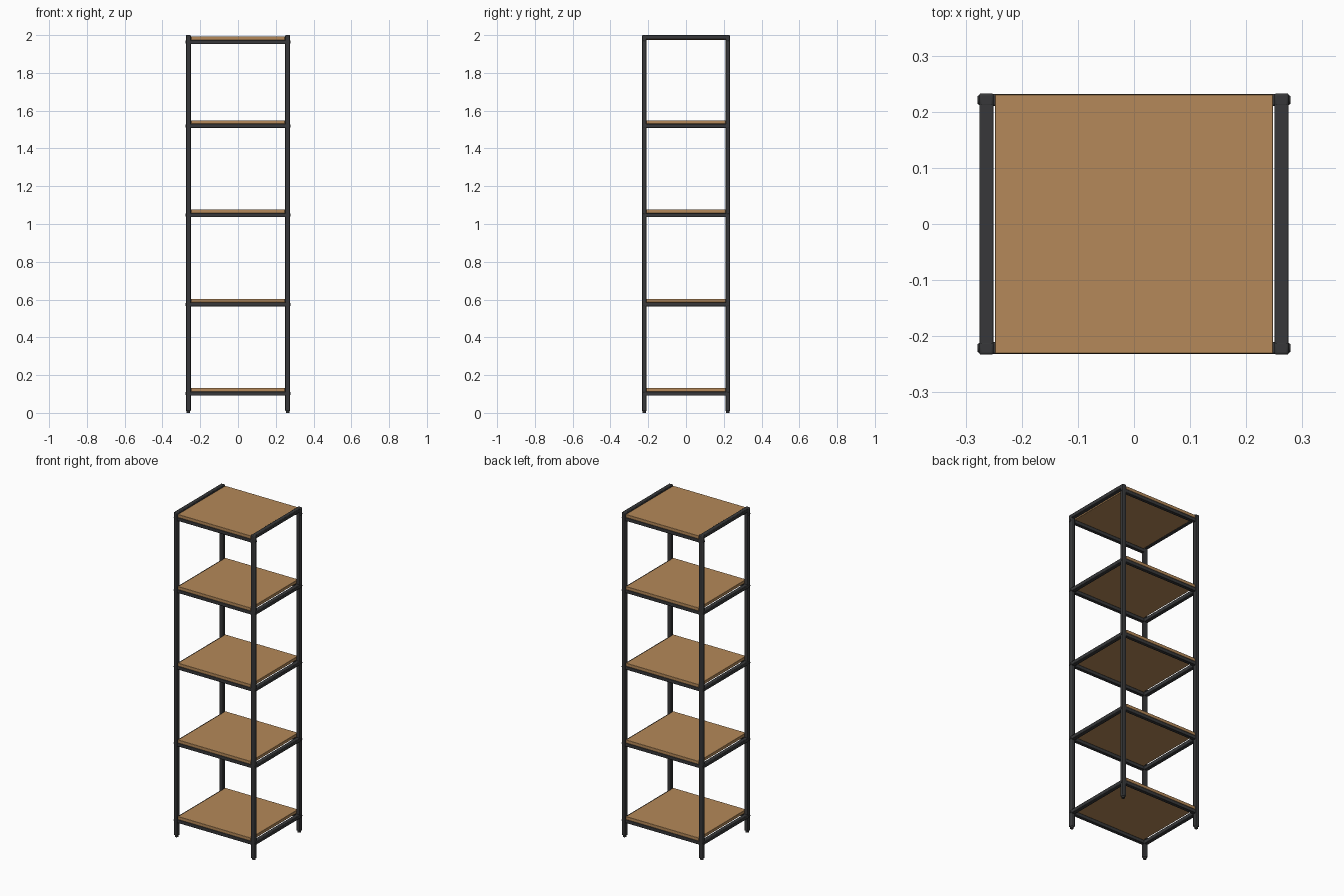
import bpy
from math import pi

cube = bpy.data.objects.get("Cube")
if cube:
    bpy.data.objects.remove(cube, do_unlink=True)


def material(name, color):
    m = bpy.data.materials.new(name)
    m.use_nodes = True
    m.diffuse_color = color
    m.node_tree.nodes["Principled BSDF"].inputs["Base Color"].default_value = color
    return m


wood = material("warm wood", (0.46, 0.25, 0.10, 1))
metal = material("dark metal", (0.038, 0.039, 0.041, 1))


def finish(obj, name, mat, bevel):
    obj.name = name
    obj.data.materials.append(mat)
    mod = obj.modifiers.new("soft edges", "BEVEL")
    mod.width = bevel
    mod.segments = 2
    bpy.ops.object.shade_smooth_by_angle()


def box(name, x, y, z, mat, bevel):
    # each range is a (low, high) pair
    ranges = (x, y, z)
    bpy.ops.mesh.primitive_cube_add(size=1, location=[(a + b) / 2 for a, b in ranges])
    obj = bpy.context.object
    obj.scale = [b - a for a, b in ranges]
    bpy.ops.object.transform_apply(location=False, rotation=False, scale=True)
    finish(obj, name, mat, bevel)


def disc(name, location, radius, depth, rotation):
    bpy.ops.mesh.primitive_cylinder_add(vertices=16, radius=radius, depth=depth,
                                        location=location, rotation=rotation)
    finish(bpy.context.object, name, metal, 0.001)


def span(center, size):
    return (center - size / 2, center + size / 2)


POST_X, POST_Y = 0.263, 0.221    # post centres
TUBE_X, TUBE_Y = 0.026, 0.024    # tube section
RAIL = 0.022                     # rail height
BOARD = 0.019                    # shelf thickness
shelf_bottoms = [0.113, 0.585, 1.058, 1.530, 1.974]
top = shelf_bottoms[-1]

# Corner posts with round feet
for sx, side in ((1, "left"), (-1, "right")):
    for sy, end in ((-1, "front"), (1, "back")):
        x, y = sx * POST_X, sy * POST_Y
        box(f"{end}_{side}_post", span(x, TUBE_X), span(y, TUBE_Y),
            (0.01, 2.0), metal, 0.004)
        disc(f"{end}_{side}_foot", (x, y, 0.01), 0.010, 0.02, (0, 0, 0))

# Shelves, each with a frame of rails and bolts at the joints
for i, z in enumerate(shelf_bottoms, 1):
    box(f"shelf_{i}", (-0.248, 0.248), (-0.231, 0.231), (z, z + BOARD), wood, 0.0015)
    for sy, end in ((-1, "front"), (1, "back")):
        box(f"{end}_rail_{i}", (-0.255, 0.255), span(sy * POST_Y, 0.021),
            (z - RAIL, z), metal, 0.003)
    # the uppermost side rails close the frame flush with the posts
    rail_top = 2.0 if z == top else z
    for sx, side in ((1, "left"), (-1, "right")):
        box(f"{side}_rail_{i}", span(sx * POST_X, TUBE_X - 0.001), (-0.215, 0.215),
            (rail_top - RAIL, rail_top), metal, 0.003)
        for sy, end in ((-1, "front"), (1, "back")):
            disc(f"{end}_{side}_bolt_{i}",
                 (sx * (POST_X + TUBE_X / 2), sy * POST_Y, z - RAIL / 2),
                 0.008, 0.005, (0, pi / 2, 0))
